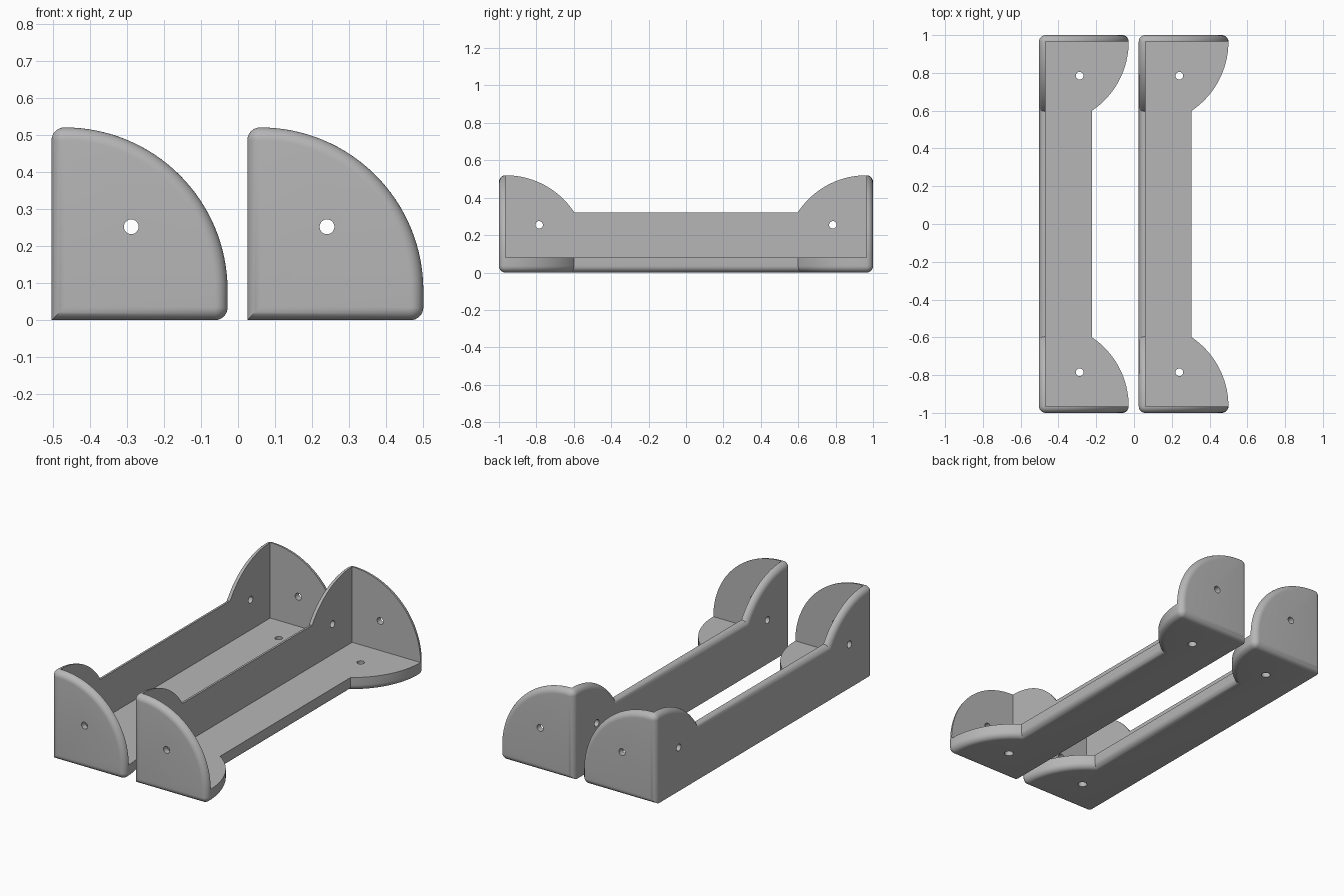
import bpy, bmesh, math
from mathutils import Vector

if "Cube" in bpy.data.objects:
    bpy.data.objects.remove(bpy.data.objects["Cube"])

T, R, LEN, FLOOR, STEPS = 0.035, 0.44, 0.965, 0.08, 8   # wall, lobe radius, half length, floor height

grey = bpy.data.materials.new("light grey")
grey.diffuse_color = (0.47, 0.47, 0.47, 1)
grey.use_nodes = True
grey.node_tree.nodes["Principled BSDF"].inputs["Base Color"].default_value = grey.diffuse_color


def arc(cx, cy, r, a0, a1, n):
    """Points on an arc, angles in degrees."""
    out = []
    for i in range(n + 1):
        a = math.radians(a0 + (a1 - a0) * i / n)
        out.append((cx + r * math.cos(a), cy + r * math.sin(a)))
    return out


def end_outline(d):
    """Quarter-round end plate, inset by d."""
    pts = [(-T + d, -FLOOR + d)]
    pts += arc(0, R - T, T - d, 180, 90, STEPS)
    pts += arc(0, 0, R - d, 90, 0, 32)[1:]
    pts += arc(R - T, T - FLOOR, T - d, 0, -90, STEPS)
    return pts


def strip_outline(d, base, height):
    """Long strip with a lobe at both ends, free rim inset by d."""
    a = math.degrees(math.asin((height - d) / (R - d)))
    left = arc(-LEN, 0, R - d, 90, a, 24)
    right = [(-p, q) for p, q in reversed(left)]
    return [(-LEN, base)] + left + right + [(LEN, base)]


def plate(name, outline, thick, place):
    """Plate whose outer rim is rounded by a quarter circle."""
    levels = [(0, 0)] if thick > T else []
    for i in range(STEPS + 1):
        a = math.pi / 2 * i / STEPS
        levels.append((T * (1 - math.cos(a)), thick - T + T * math.sin(a)))
    bm = bmesh.new()
    rings = [[bm.verts.new(place(u, v, w)) for u, v in outline(d)] for d, w in levels]
    for a, b in zip(rings, rings[1:]):
        for i in range(len(a)):
            j = (i + 1) % len(a)
            bm.faces.new((a[i], a[j], b[j], b[i]))
    bm.faces.new(rings[0])
    bm.faces.new(rings[-1])
    bmesh.ops.remove_doubles(bm, verts=bm.verts, dist=1e-5)
    bmesh.ops.recalc_face_normals(bm, faces=bm.faces)
    return to_object(name, bm)


def to_object(name, bm):
    me = bpy.data.meshes.new(name)
    bm.to_mesh(me)
    bm.free()
    me.materials.append(grey)
    ob = bpy.data.objects.new(name, me)
    bpy.context.collection.objects.link(ob)
    return ob


def hole(center, axis, r1, r2):
    """Screw hole cutter along an axis."""
    bm = bmesh.new()
    bmesh.ops.create_cone(bm, cap_ends=True, segments=24, radius1=r1, radius2=r2, depth=0.2)
    rot = Vector(axis).to_track_quat('Z', 'Y').to_matrix()
    bmesh.ops.rotate(bm, verts=bm.verts, matrix=rot)
    bmesh.ops.translate(bm, verts=bm.verts, vec=center)
    return to_object("hole_cutter", bm)


def boolean(ob, other, operation):
    bpy.context.view_layer.objects.active = ob
    m = ob.modifiers.new(operation.lower(), 'BOOLEAN')
    m.operation, m.solver, m.object = operation, 'EXACT', other
    bpy.ops.object.modifier_apply(modifier=m.name)
    bpy.data.objects.remove(other)


def bracket(name, x0):
    # side wall, floor and two end walls
    body = plate(name, lambda d: strip_outline(d, -FLOOR, 0.24), T,
                 lambda p, q, w: (x0 - w, p, FLOOR + q))
    parts = [plate("floor", lambda d: strip_outline(d, 0, 0.245), FLOOR,
                   lambda p, q, w: (x0 + q, p, FLOOR - w))]
    for s in (-1, 1):
        parts.append(plate("end_wall", end_outline, T,
                           lambda u, v, w, s=s: (x0 + u, s * (LEN + w), FLOOR + v)))
    for part in parts:
        boolean(body, part, 'UNION')
    # three screw holes in each corner
    for s in (-1, 1):
        y = s * (LEN - 0.18)
        boolean(body, hole((x0 + 0.18, s * LEN, 0.252), (0, 1, 0), 0.02, 0.02), 'DIFFERENCE')
        boolean(body, hole((x0, y, 0.255), (1, 0, 0), 0.02, 0.02), 'DIFFERENCE')
        boolean(body, hole((x0 + 0.18, y, 0.04), (0, 0, 1), 0.028, 0.017), 'DIFFERENCE')
    bpy.ops.object.select_all(action='DESELECT')
    body.select_set(True)
    bpy.context.view_layer.objects.active = body
    bpy.ops.object.shade_smooth_by_angle(angle=math.radians(30))


bracket("left_bracket", -0.468)
bracket("right_bracket", 0.06)
